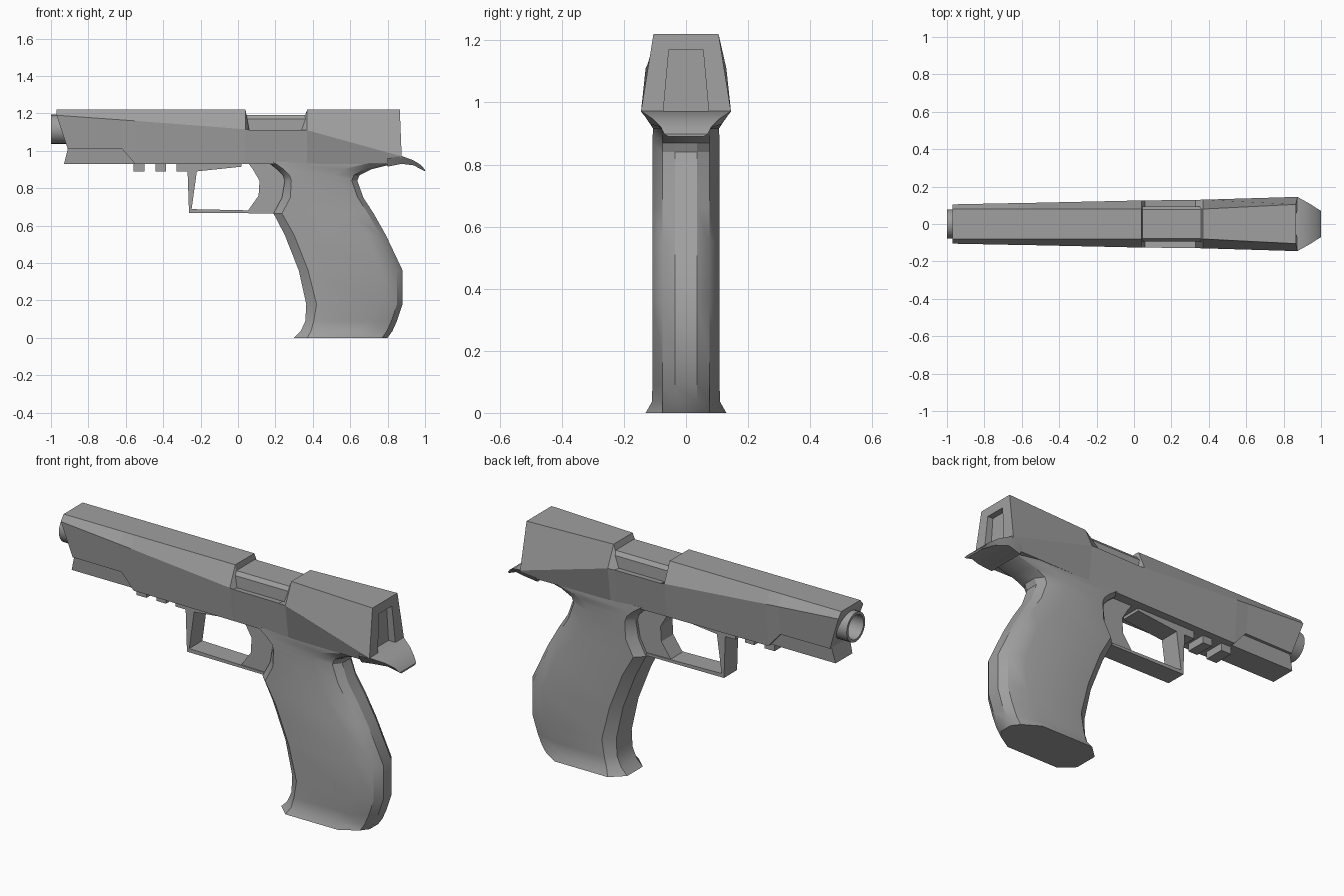
import bpy, bmesh, math

if "Cube" in bpy.data.objects:
    bpy.data.objects.remove(bpy.data.objects["Cube"], do_unlink=True)

grey = bpy.data.materials.new("matte_grey")
grey.use_nodes = True
COLOR = (0.35, 0.35, 0.35, 1)
grey.diffuse_color = COLOR
grey.node_tree.nodes["Principled BSDF"].inputs["Base Color"].default_value = COLOR


def make(name, verts, faces, smooth=None):
    mesh = bpy.data.meshes.new(name)
    mesh.from_pydata(verts, [], faces)
    bm = bmesh.new()
    bm.from_mesh(mesh)
    bmesh.ops.recalc_face_normals(bm, faces=bm.faces)
    bm.to_mesh(mesh)
    bm.free()
    mesh.materials.append(grey)
    obj = bpy.data.objects.new(name, mesh)
    bpy.context.collection.objects.link(obj)
    if smooth:
        bpy.ops.object.select_all(action="DESELECT")
        obj.select_set(True)
        bpy.context.view_layer.objects.active = obj
        bpy.ops.object.shade_smooth_by_angle(angle=math.radians(smooth))
    return obj


def loft(name, halves, smooth=None):
    """Skin mirrored sections; each half is a list of (x, y, z) on the +y side."""
    n = len(halves[0])
    ring = 2 * n
    verts, faces = [], []
    for half in halves:
        verts += half + [(x, -y, z) for x, y, z in reversed(half)]
    for s in range(len(halves) - 1):
        for i in range(ring):
            j = (i + 1) % ring
            a, b = s * ring, (s + 1) * ring
            faces.append((a + i, a + j, b + j, b + i))
    for start in (0, (len(halves) - 1) * ring):
        for i in range(n - 1):
            faces.append((start + i, start + i + 1,
                          start + ring - 2 - i, start + ring - 1 - i))
    return make(name, verts, faces, smooth)


def prism(name, outline, w):
    """Extrude an (x, z) outline to both sides of the centre plane."""
    n = len(outline)
    verts = [(x, s * w, z) for s in (-1, 1) for x, z in outline]
    faces = [tuple(range(n)), tuple(range(n, 2 * n))]
    faces += [(i, (i + 1) % n, n + (i + 1) % n, n + i) for i in range(n)]
    return make(name, verts, faces)


def lathe_x(name, profile, z, sides=24, smooth=None):
    """Turn an (x, radius) profile around the bore axis, capping both ends."""
    verts, faces = [], []
    for x, r in profile:
        for k in range(sides):
            a = 2 * math.pi * k / sides
            verts.append((x, r * math.cos(a), z + r * math.sin(a)))
    for s in range(len(profile) - 1):
        for k in range(sides):
            j = (k + 1) % sides
            faces.append((s * sides + k, s * sides + j,
                          (s + 1) * sides + j, (s + 1) * sides + k))
    faces += [tuple(range(sides)), tuple(range(len(verts) - sides, len(verts)))]
    return make(name, verts, faces, smooth)


def cut(target, cutter):
    mod = target.modifiers.new("cut", "BOOLEAN")
    mod.operation, mod.solver, mod.object = "DIFFERENCE", "EXACT", cutter
    bpy.context.view_layer.objects.active = target
    bpy.ops.object.modifier_apply(modifier=mod.name)
    bpy.data.objects.remove(cutter, do_unlink=True)


# Slide and frame: bottom edge, shoulder, top edge per section
def section(x, zb, wb, zs, ws, zt=1.22, wt=0.08):
    return [(x, wb, zb), (x, ws, zs), (x, wt, zt)]


body = loft("slide_and_frame", [
    [(-.91, .09, 1.01), (-.97, .105, 1.19), (-.97, .08, 1.22)],
    section(-.62, 1.01, .093, 1.165, .112),
    section(-.55, .93, .093, 1.16, .113),
    section(.04, .93, .1, 1.115, .126),
    section(.06, .93, .1, 1.112, .126, 1.108, .085),
    section(.33, .93, .105, 1.112, .129, 1.108, .085),
    section(.37, .93, .105, 1.11, .13),
    [(.87, .11, .93), (.875, .145, .97), (.865, .105, 1.22)],
])

# Bore and rear panel recess
BORE_Z = 1.115
cut(body, lathe_x("bore_cutter", [(-1.1, .07), (-.82, .07)], BORE_Z))
cut(body, loft("panel_cutter", [
    [(.835, .073, .972), (.835, .055, 1.17)],
    [(.95, .073, .972), (.95, .055, 1.17)]]))

# Barrel tube
lathe_x("barrel", [(-.88, .078), (-1, .078), (-1, .064), (-.84, .064)],
        BORE_Z, smooth=30)

# Chamber block in the ejection port
loft("chamber_block", [
    [(x, .095, 1.09), (x, .093, 1.17), (x, .078, 1.19)] for x in (.03, .37)])

# Dust cover and accessory rail
loft("dust_cover", [
    [(-.93, .07, .93), (-.905, .078, 1.03)],
    [(-.5, .07, .93), (-.5, .078, 1.03)]])
for i, (x0, x1) in enumerate([(-.56, -.5), (-.44, -.385), (-.33, -.22)]):
    prism("rail_block_%d" % (i + 1),
          [(x0, .89), (x1, .89), (x1, .94), (x0, .94)], .055)

# Trigger guard and trigger
prism("trigger_guard", [
    (-.27, .9), (-.262, .668), (.21, .665), (.21, .678), (-.248, .688),
    (-.22, .89), (.02, .915), (.02, .94), (-.27, .94)], .055)
prism("trigger", [
    (.05, .94), (.08, .9), (.115, .84), (.11, .76), (.05, .675),
    (.25, .668), (.3, .75), (.3, .94)], .05)

# Grip: height, front, front side edge, rear side edge, back, half width
grip_rows = [
    (0, .3, .37, .68, .8, .13),
    (.035, .335, .39, .65, .825, .11),
    (.09, .36, .405, .7, .85, .108),
    (.18, .365, .42, .76, .88, .108),
    (.36, .325, .375, .765, .88, .108),
    (.55, .25, .3, .69, .79, .108),
    (.665, .19, .235, .59, .725, .108),
    (.75, .235, .28, .54, .67, .108),
    (.84, .25, .285, .51, .638, .108),
    (.87, .24, .275, .51, .65, .108),
    (.9, .21, .245, .56, .71, .107),
    (.94, .16, .19, .72, .87, .105),
]
loft("grip", [
    [(f, .065, z), (fs, w, z), (bs, w, z), (b - .03, .075, z), (b, .035, z)]
    for z, f, fs, bs, b, w in grip_rows], smooth=32)

# Beaver tail: x, bottom height, top height, top half width
loft("beaver_tail", [
    [(x, w * .8, zb), (x, w, zt)] for x, zb, zt, w in [
        (.8, .915, .96, .132), (.875, .93, .972, .144),
        (.94, .922, .948, .108), (.98, .9, .922, .082), (1, .89, .898, .07)]],
    smooth=30)
